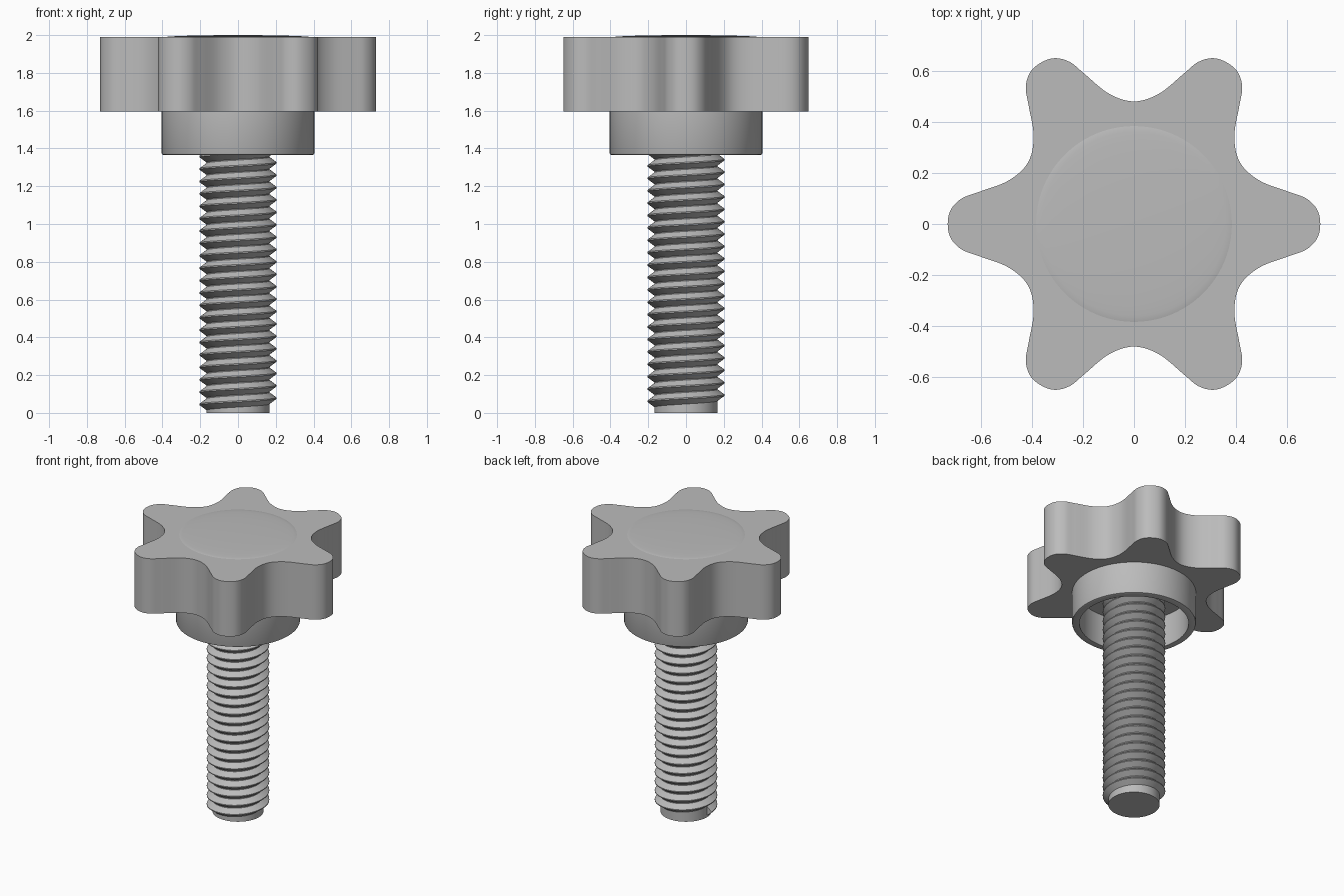
import bpy, bmesh, math
from mathutils import Vector, Matrix

cube = bpy.data.objects.get("Cube")
if cube:
    bpy.data.objects.remove(cube, do_unlink=True)


def material(name, value):
    mat = bpy.data.materials.new(name)
    mat.use_nodes = True
    colour = (value, value, value, 1)
    mat.diffuse_color = colour
    mat.node_tree.nodes["Principled BSDF"].inputs["Base Color"].default_value = colour
    return mat


GREY = material("mid grey", 0.5)


def finish(name, bm, mat, angle=30):
    bmesh.ops.remove_doubles(bm, verts=bm.verts, dist=0.0001)
    bmesh.ops.recalc_face_normals(bm, faces=bm.faces)
    mesh = bpy.data.meshes.new(name)
    bm.to_mesh(mesh)
    bm.free()
    mesh.materials.append(mat)
    obj = bpy.data.objects.new(name, mesh)
    bpy.context.collection.objects.link(obj)
    bpy.ops.object.select_all(action="DESELECT")
    obj.select_set(True)
    bpy.context.view_layer.objects.active = obj
    bpy.ops.object.shade_smooth_by_angle(angle=math.radians(angle))
    return obj


def lathe(name, profile, mat, closed=False, steps=96):
    bm = bmesh.new()
    verts = [bm.verts.new((r, 0, z)) for r, z in profile]
    edges = [bm.edges.new(pair) for pair in zip(verts, verts[1:])]
    if closed:
        edges.append(bm.edges.new((verts[-1], verts[0])))
    bmesh.ops.spin(bm, geom=verts + edges, axis=(0, 0, 1), cent=(0, 0, 0),
                   angle=math.tau, steps=steps)
    return finish(name, bm, mat)


def smooth_loop(points, steps):
    """Closed Catmull-Rom curve through the points."""
    out, n = [], len(points)
    for i in range(n):
        a, b, c, d = (points[(i + k) % n] for k in (-1, 0, 1, 2))
        for s in range(steps):
            t = s / steps
            out.append(0.5 * (2 * b + (c - a) * t + (2 * a - 5 * b + 4 * c - d) * t ** 2
                              + (3 * b - a - 3 * c + d) * t ** 3))
    return out


# Six-lobed grip: half a lobe, mirrored, then repeated around the axis
half = [(0.73, 0), (0.718, 0.056), (0.675, 0.1), (0.607, 0.126), (0.492, 0.17)]
lobe = [Vector((x, -y)) for x, y in reversed(half[1:])] + [Vector(p) for p in half]
lobe.append(Vector((0.416, 0.24)))
outline = [Matrix.Rotation(k * math.tau / 6, 2) @ p for k in range(6) for p in lobe]
bm = bmesh.new()
base = bm.faces.new([bm.verts.new((p.x, p.y, 1.595)) for p in smooth_loop(outline, 6)])
bm.normal_update()
top = bmesh.ops.extrude_face_region(bm, geom=[base], use_keep_orig=True)["geom"]
bmesh.ops.translate(bm, vec=(0, 0, 0.395),
                    verts=[v for v in top if isinstance(v, bmesh.types.BMVert)])
finish("grip", bm, GREY)

# Shallow domed disc on top of the grip
dome = [(0.39 * math.sin(a), 1.988 + 0.012 * math.cos(a))
        for a in [i * math.pi / 16 for i in range(9)]]
lathe("top_dome", dome, GREY)

# Hollow hub under the grip
lathe("hub", [(0.404, 1.597), (0.404, 1.375), (0.401, 1.368), (0.394, 1.365),
              (0.356, 1.365), (0.356, 1.597)], GREY, closed=True)

# Screw core
lathe("screw_core", [(0, 0), (0.167, 0), (0.167, 1.6), (0, 1.6)], GREY)

# Right-handed screw thread, swept as a helical ridge
PITCH, SEGMENTS, TURNS = 0.0656, 64, 24
ridge = [(0.164, 0), (0.204, 0.45), (0.204, 0.55), (0.164, 1)]
bm = bmesh.new()
rows = []
for i in range(SEGMENTS * TURNS + 1):
    a = math.pi + i * math.tau / SEGMENTS
    lift = 0.012 + PITCH * i / SEGMENTS
    rows.append([bm.verts.new((r * math.cos(a), r * math.sin(a), lift + PITCH * h))
                 for r, h in ridge])
for low, high in zip(rows, rows[1:]):
    for j in range(len(ridge) - 1):
        bm.faces.new((low[j], high[j], high[j + 1], low[j + 1]))
for end in (rows[0], rows[-1]):
    bm.faces.new(end)
# Separate turns meet at the root, so normals are set before they are welded
finish("screw_thread", bm, GREY)
